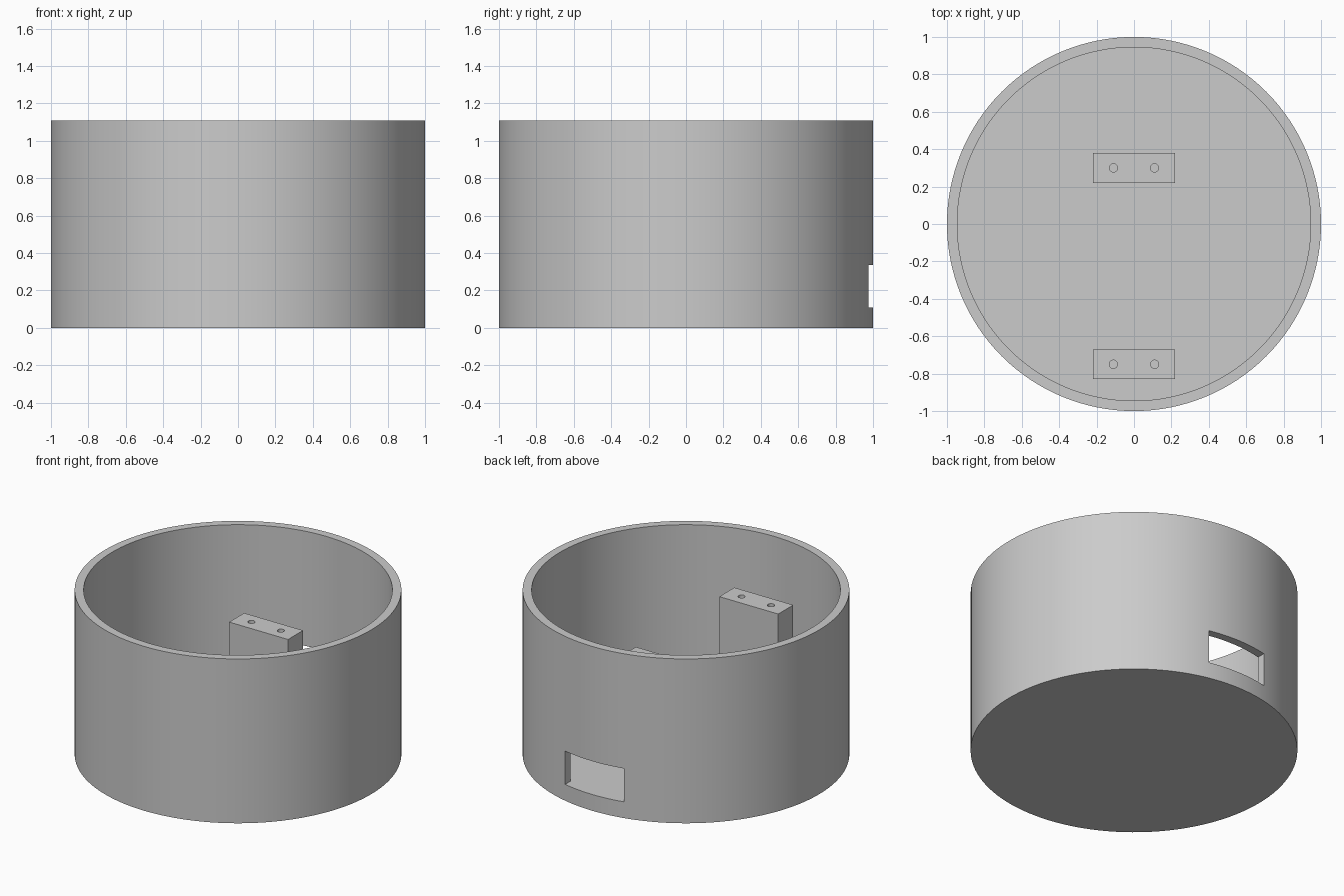
import bpy
import math

cube = bpy.data.objects.get("Cube")
if cube:
    bpy.data.objects.remove(cube, do_unlink=True)

HEIGHT, FLOOR = 1.11, 0.11
OUTER, INNER = 1.0, 0.945
POST_TOP = 0.75

grey = bpy.data.materials.new("plain grey")
grey.use_nodes = True
grey.diffuse_color = (0.6, 0.6, 0.6, 1)
grey.node_tree.nodes["Principled BSDF"].inputs["Base Color"].default_value = (0.6, 0.6, 0.6, 1)


def cylinder(name, radius, z0, z1, x=0, y=0, sides=128):
    bpy.ops.mesh.primitive_cylinder_add(vertices=sides, radius=radius, depth=z1 - z0,
                                        location=(x, y, (z0 + z1) / 2))
    obj = bpy.context.object
    obj.name = name
    obj.data.materials.append(grey)
    return obj


def box(name, x0, x1, y0, y1, z0, z1):
    bpy.ops.mesh.primitive_cube_add(size=1, location=((x0 + x1) / 2, (y0 + y1) / 2, (z0 + z1) / 2))
    obj = bpy.context.object
    obj.name = name
    obj.scale = (x1 - x0, y1 - y0, z1 - z0)
    bpy.ops.object.transform_apply(location=False, rotation=False, scale=True)
    obj.data.materials.append(grey)
    return obj


def activate(obj):
    bpy.ops.object.select_all(action="DESELECT")
    obj.select_set(True)
    bpy.context.view_layer.objects.active = obj


def cut(obj, cutter):
    cutter.hide_render = True
    activate(obj)
    mod = obj.modifiers.new("cut", "BOOLEAN")
    mod.operation, mod.solver, mod.object = "DIFFERENCE", "EXACT", cutter
    bpy.ops.object.modifier_apply(modifier=mod.name)
    bpy.data.objects.remove(cutter, do_unlink=True)


def smooth(obj):
    activate(obj)
    bpy.ops.object.shade_smooth_by_angle(angle=math.radians(30))


# Round open housing with a thick floor
housing = cylinder("housing", OUTER, 0, HEIGHT)
cut(housing, cylinder("cavity_cutter", INNER, FLOOR, HEIGHT + 0.2))

# Rectangular opening through the rear wall, level with the floor
cut(housing, box("slot_cutter", -0.22, 0.22, 0.8, 1.2, FLOOR, 0.335))
smooth(housing)

# Two mounting posts, each with a pair of screw holes
for name, y in (("rear_post", 0.3), ("front_post", -0.75)):
    post = box(name, -0.22, 0.22, y - 0.08, y + 0.08, FLOOR - 0.02, POST_TOP)
    for x in (-0.11, 0.11):
        cut(post, cylinder("hole_cutter", 0.022, POST_TOP - 0.3, POST_TOP + 0.1, x, y, 32))
    smooth(post)
